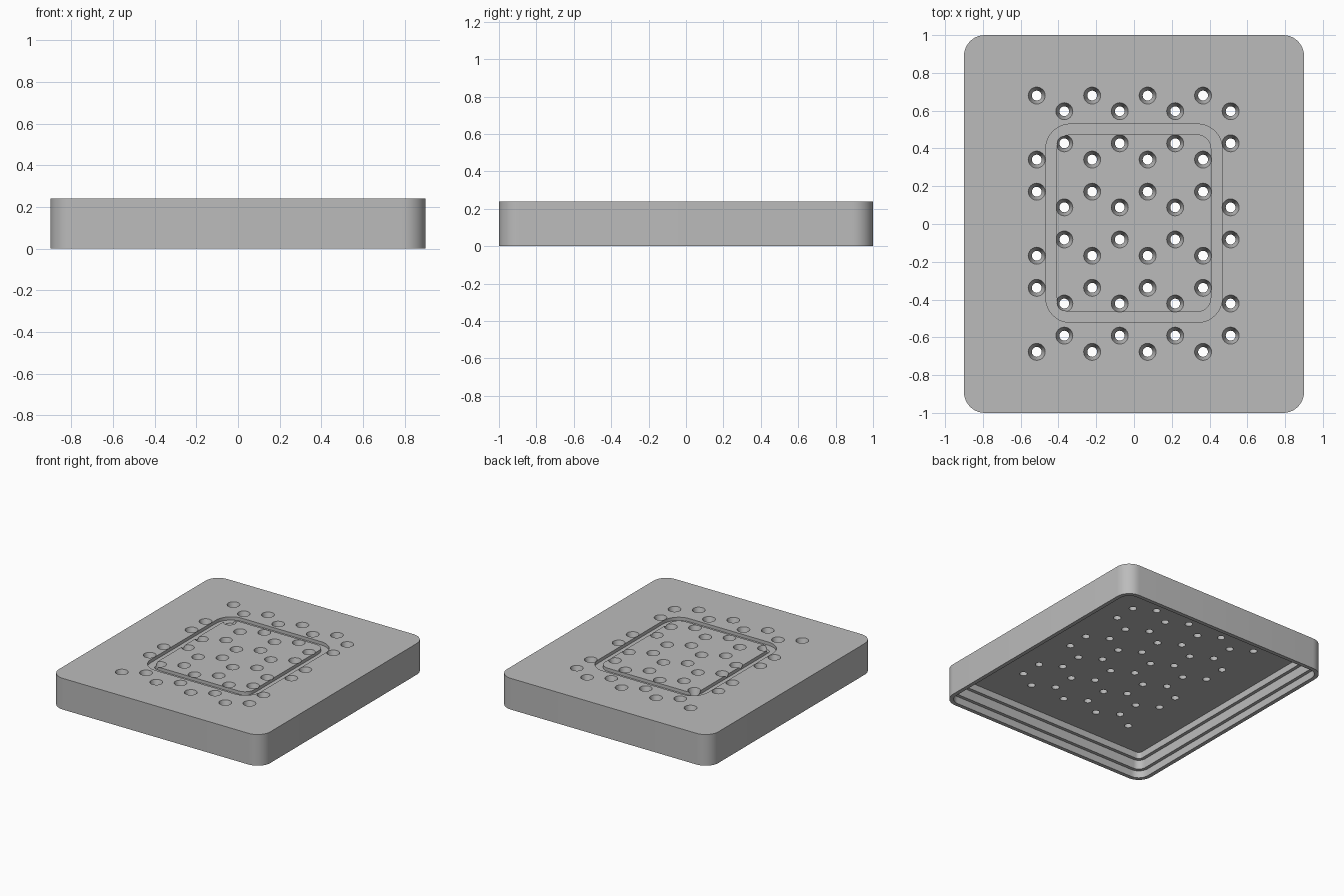
import bpy, bmesh, math
from mathutils import Matrix

cube = bpy.data.objects.get("Cube")
if cube:
    bpy.data.objects.remove(cube, do_unlink=True)

grey = bpy.data.materials.new("plain_grey")
grey.use_nodes = True
grey.diffuse_color = (0.5, 0.5, 0.5, 1)
grey.node_tree.nodes["Principled BSDF"].inputs["Base Color"].default_value = (0.5, 0.5, 0.5, 1)


def add_object(name, bm):
    bmesh.ops.recalc_face_normals(bm, faces=bm.faces)
    mesh = bpy.data.meshes.new(name)
    bm.to_mesh(mesh)
    bm.free()
    mesh.materials.append(grey)
    obj = bpy.data.objects.new(name, mesh)
    bpy.context.collection.objects.link(obj)
    return obj


def rounded_loop(bm, half_x, half_y, radius, z, steps=10):
    """One ring of vertices around a rounded rectangle."""
    ring = []
    for i, (sx, sy) in enumerate([(1, 1), (-1, 1), (-1, -1), (1, -1)]):
        for k in range(steps + 1):
            a = math.pi / 2 * (i + k / steps)
            x = sx * (half_x - radius) + radius * math.cos(a)
            y = sy * (half_y - radius) + radius * math.sin(a)
            ring.append(bm.verts.new((x, y, z)))
    return ring


def bridge(bm, a, b):
    for i in range(len(a)):
        j = (i + 1) % len(a)
        bm.faces.new((a[i], a[j], b[j], b[i]))


def cut(target, cutter):
    mod = target.modifiers.new("cut", 'BOOLEAN')
    mod.operation = 'DIFFERENCE'
    mod.solver = 'EXACT'
    mod.object = cutter
    bpy.context.view_layer.objects.active = target
    bpy.ops.object.modifier_apply(modifier=mod.name)
    bpy.data.objects.remove(cutter, do_unlink=True)


# Hollow tray: outside wall, then a stepped inside wall up to the ceiling
HEIGHT, CEILING = 0.24, 0.175
profile = [(0, HEIGHT), (0, 0), (0.03, 0), (0.03, 0.055), (0.055, 0.055),
           (0.055, 0.125), (0.08, 0.125), (0.08, CEILING)]
bm = bmesh.new()
rings = [rounded_loop(bm, 0.9 - d, 1 - d, 0.11 - d, z) for d, z in profile]
for a, b in zip(rings, rings[1:]):
    bridge(bm, a, b)
bm.faces.new(rings[0])
bm.faces.new(rings[-1])
tray = add_object("tray", bm)

# Shallow groove around the middle of the top
bm = bmesh.new()
floor, above = HEIGHT - 0.025, HEIGHT + 0.05
section = [(0.467, 0.525, 0.13, floor), (0.467, 0.525, 0.13, above),
           (0.409, 0.47, 0.075, above), (0.409, 0.47, 0.075, floor)]
rings = [rounded_loop(bm, *s) for s in section]
for i in range(4):
    bridge(bm, rings[i], rings[(i + 1) % 4])
groove = add_object("groove_cutter", bm)
groove.location.y = 0.004
bpy.context.view_layer.update()
cut(tray, groove)

# Tapered drain holes in staggered rows
bm = bmesh.new()
TOP_R, LOW_R, EXTRA = 0.045, 0.026, 0.02
thick = HEIGHT - CEILING
flare = (TOP_R - LOW_R) / thick * EXTRA
pitch_x, pitch_y = 0.2935, 0.509
for row in range(-1, 3):
    base = 0.171 + (row - 1) * pitch_y
    # each repeat holds a pair of left rows and a pair of right rows
    for x0, dy in [(-0.515, 0), (-0.515, 0.17), (-0.369, 0.256), (-0.369, 0.426)]:
        y = base + dy
        if abs(y) > 0.7:
            continue
        for col in range(4):
            place = Matrix.Translation((x0 + col * pitch_x, y, (HEIGHT + CEILING) / 2))
            bmesh.ops.create_cone(bm, cap_ends=True, segments=24,
                                  radius1=LOW_R - flare, radius2=TOP_R + flare,
                                  depth=thick + 2 * EXTRA, matrix=place)
cut(tray, add_object("hole_cutter", bm))

# Smooth corners, sharp edges
bpy.ops.object.select_all(action='DESELECT')
tray.select_set(True)
bpy.context.view_layer.objects.active = tray
bpy.ops.object.shade_smooth_by_angle(angle=math.radians(30))
